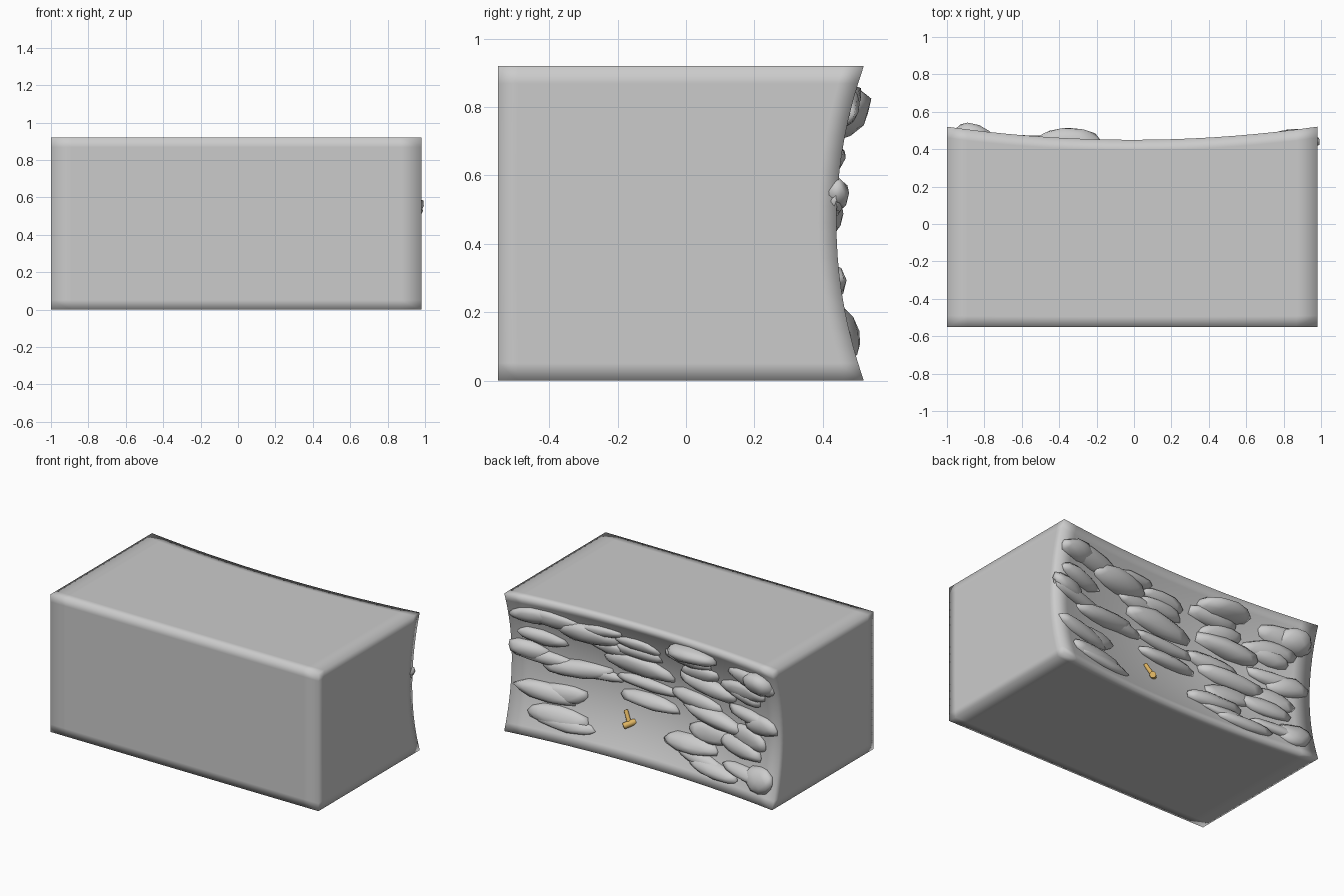
import bpy, bmesh, math, random
from mathutils import Vector, Matrix, noise

if "Cube" in bpy.data.objects:
    bpy.data.objects.remove(bpy.data.objects["Cube"])

random.seed(7)
X0, X1, YF, YB, H = -1.0, 0.98, -0.55, 0.52, 0.92


def wall_y(x, z):
    """Depth of the concave back wall."""
    a = max(0, 1 - ((x + 0.01) / 0.99) ** 2)
    b = max(0, 1 - ((z - H / 2) / (H / 2)) ** 2)
    return YB - 0.07 * a - 0.08 * b - 0.055 * a * b


def finish(bm, name, mat=None):
    me = bpy.data.meshes.new(name)
    bm.to_mesh(me)
    bm.free()
    for p in me.polygons:
        p.use_smooth = True
    ob = bpy.data.objects.new(name, me)
    bpy.context.collection.objects.link(ob)
    if mat:
        me.materials.append(mat)
    return ob


# Block: gridded cube whose depth follows the hollow back wall
bm = bmesh.new()
bmesh.ops.create_cube(bm, size=1)
bmesh.ops.subdivide_edges(bm, edges=bm.edges[:], cuts=17, use_grid_fill=True)
for v in bm.verts:
    x = X0 + (v.co.x + 0.5) * (X1 - X0)
    z = (v.co.z + 0.5) * H
    y = YF + (v.co.y + 0.5) * (wall_y(x, z) - YF)
    v.co = (x, y, z)
finish(bm, "block")

# Rock lumps bedded in the back wall: x, z, half width, half height, bulge
lumps = [
    (-0.33, 0.82, 0.20, 0.06, 0.10), (-0.86, 0.78, 0.12, 0.08, 0.085),
    (0.86, 0.54, 0.14, 0.06, 0.055), (-0.84, 0.48, 0.14, 0.07, 0.05),
    (-0.86, 0.14, 0.12, 0.08, 0.05), (0.54, 0.47, 0.26, 0.06, 0.06),
    (0.82, 0.79, 0.15, 0.06, 0.05), (0.45, 0.74, 0.22, 0.07, 0.06),
    (0.03, 0.38, 0.22, 0.05, 0.06), (-0.42, 0.61, 0.24, 0.06, 0.07),
    (-0.30, 0.20, 0.22, 0.06, 0.06), (0.75, 0.28, 0.22, 0.06, 0.05),
    (-0.45, 0.41, 0.24, 0.06, 0.07), (-0.50, 0.10, 0.20, 0.05, 0.05),
    (0.10, 0.60, 0.26, 0.07, 0.06), (0.60, 0.12, 0.22, 0.05, 0.04),
    (-0.72, 0.64, 0.14, 0.05, 0.05), (-0.68, 0.29, 0.18, 0.06, 0.05),
]
# Smaller filler rocks in layered rows
for z in (0.17, 0.33, 0.5, 0.67, 0.78):
    for i in range(5):
        x = -0.72 + 0.36 * i + random.uniform(-0.1, 0.1)
        zz = z + random.uniform(-0.04, 0.04)
        if abs(x - 0.18) < 0.35 and zz < 0.4:
            continue
        lumps.append((x, zz, random.uniform(0.15, 0.24),
                      random.uniform(0.04, 0.07), random.uniform(0.03, 0.05)))

bm = bmesh.new()
for n, (x, z, rx, rz, ry) in enumerate(lumps):
    tilt = Matrix.Rotation(random.uniform(-0.12, 0.12), 3, 'Y')
    made = bmesh.ops.create_icosphere(bm, subdivisions=2, radius=1)
    for v in made["verts"]:
        k = 1 + 0.18 * noise.noise(v.co * 1.4 + Vector((n * 5.3, 0, 0)))
        p = tilt @ Vector((v.co.x * rx * k, 0, v.co.z * rz * k))
        px, pz = min(0.998, max(-0.99, x + p.x)), min(0.9, max(0.02, z + p.z))
        v.co = (px, wall_y(px, pz) + v.co.y * ry * min(k, 1.05), pz)
finish(bm, "rock_face")

# Small golden hammer lying in the hollow
gold = bpy.data.materials.new("gold")
gold.diffuse_color = (0.72, 0.45, 0.12, 1)
gold.use_nodes = True
gold.node_tree.nodes["Principled BSDF"].inputs["Base Color"].default_value = gold.diffuse_color


def rod(name, a, b, r, sides=12):
    a, b = Vector(a), Vector(b)
    bm = bmesh.new()
    m = Matrix.Translation((a + b) / 2) @ (b - a).to_track_quat('Z', 'Y').to_matrix().to_4x4()
    bmesh.ops.create_cone(bm, cap_ends=True, segments=sides, radius1=r, radius2=r,
                          depth=(b - a).length, matrix=m)
    ob = finish(bm, name, gold)
    bpy.context.view_layer.objects.active = ob
    ob.select_set(True)
    bpy.ops.object.shade_smooth_by_angle(angle=math.radians(40))
    ob.select_set(False)


rod("hammer_handle", (0.203, 0.346, 0.283), (0.16, 0.368, 0.21), 0.013)
c, d = Vector((0.16, 0.368, 0.21)), Vector((0.6, 0.65, -0.3)).normalized() * 0.04
rod("hammer_head", c - d, c + d, 0.02)
